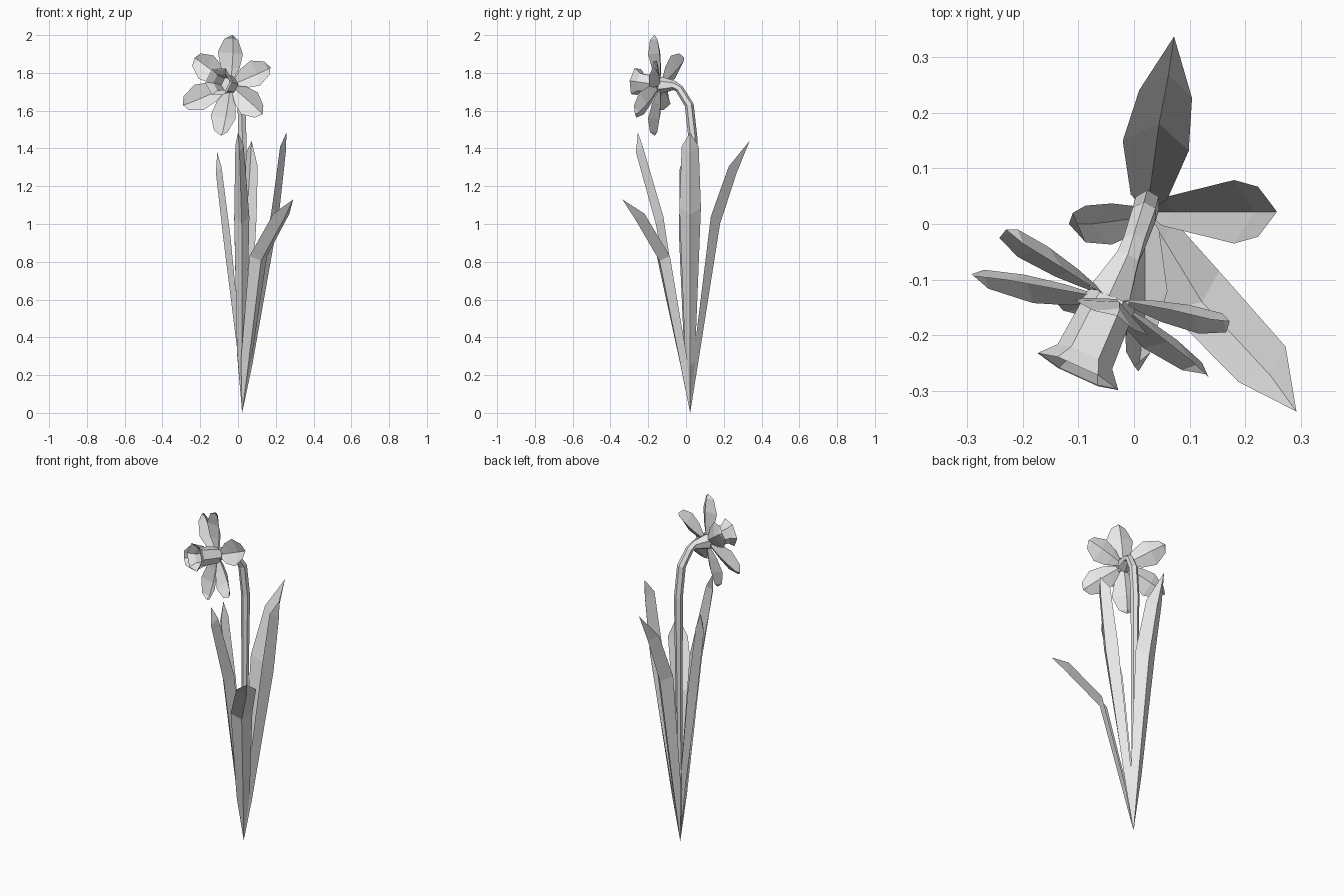
import bpy, bmesh, math
from mathutils import Vector as V

if "Cube" in bpy.data.objects:
    bpy.data.objects.remove(bpy.data.objects["Cube"])

grey = bpy.data.materials.new("pale_grey")
grey.use_nodes = True
grey.diffuse_color = (0.8, 0.8, 0.8, 1)
grey.node_tree.nodes["Principled BSDF"].inputs["Base Color"].default_value = (0.8, 0.8, 0.8, 1)


def make(name, rows, closed=False, cap=False):
    """Skin a list of point rows; a row with one point becomes a tip."""
    bm = bmesh.new()
    rows = [[bm.verts.new(p) for p in row] for row in rows]
    for a, b in zip(rows, rows[1:]):
        n = max(len(a), len(b))
        for i in range(n if closed else n - 1):
            j = (i + 1) % n
            quad = [a[i % len(a)], a[j % len(a)], b[j % len(b)], b[i % len(b)]]
            bm.faces.new(list(dict.fromkeys(quad)))
    if cap:
        bm.faces.new(rows[-1])
    bmesh.ops.recalc_face_normals(bm, faces=bm.faces)
    mesh = bpy.data.meshes.new(name)
    bm.to_mesh(mesh)
    bm.free()
    mesh.materials.append(grey)
    obj = bpy.data.objects.new(name, mesh)
    bpy.context.collection.objects.link(obj)


def ring(centre, axis, radius, sides=6, turn=0.0):
    """Polygon of points around a centre, square to the axis."""
    axis = V(axis).normalized()
    u = axis.cross(V((1, 0, 0))).normalized()
    v = axis.cross(u)
    angles = [turn + math.tau * i / sides for i in range(sides)]
    return [V(centre) + (u * math.cos(a) + v * math.sin(a)) * radius for a in angles]


BASE = V((0.022, 0.022, 0))


def leaf(name, out, rows, tip):
    """Folded blade: keel points with half width and fold depth."""
    out = V((out[0], out[1], 0)).normalized()
    side = V((-out.y, out.x, 0))
    strip = [[BASE]]
    for x, y, z, half, fold in rows:
        keel = V((x, y, z))
        rim = keel - out * fold + V((0, 0, fold))
        strip.append([rim - side * half, keel, rim + side * half])
    make(name, strip + [[V(tip)]])


leaf("front_left_leaf", (0.6, -0.8),
     [(0.055, -0.03, 0.26, 0.035, 0.02), (0.122, -0.14, 0.805, 0.058, 0.025),
      (0.245, -0.272, 1.03, 0.053, 0.025)], (0.292, -0.337, 1.13))
leaf("back_leaf", (0.15, 1),
     [(0.03, 0.07, 0.3, 0.033, 0.022), (0.045, 0.18, 1.0, 0.06, 0.04),
      (0.062, 0.268, 1.27, 0.048, 0.035)], (0.072, 0.337, 1.44))
leaf("left_leaf", (1, 0),
     [(0.075, 0.022, 0.25, 0.025, 0.025), (0.217, 0.022, 1.05, 0.057, 0.037),
      (0.253, 0.022, 1.38, 0.045, 0.03)], (0.257, 0.022, 1.485))
leaf("right_leaf", (-1, 0),
     [(0, 0.01, 0.3, 0.02, 0.02), (-0.075, 0, 0.9, 0.037, 0.035),
      (-0.117, 0, 1.27, 0.033, 0.03)], (-0.11, 0.02, 1.38))
leaf("front_leaf", (0, -1),
     [(0.02, -0.03, 0.3, 0.025, 0.02), (0.02, -0.16, 1.0, 0.04, 0.04),
      (0.008, -0.265, 1.38, 0.022, 0.035)], (0, -0.255, 1.485))

# Stem, bending forward at the top and widening into the flower
stem = [((0.022, 0.022, 0.02), 0.004), ((0.022, 0.029, 0.5), 0.016),
        ((0.024, 0.037, 1.45), 0.024), ((0.018, 0.017, 1.63), 0.024),
        ((0.0, -0.035, 1.715), 0.022), ((-0.011, -0.06, 1.733), 0.024),
        ((-0.045, -0.13, 1.735), 0.045)]
points = [V(p) for p, r in stem]
rings = []
for i, (p, r) in enumerate(stem):
    along = points[min(i + 1, len(points) - 1)] - points[max(i - 1, 0)]
    rings.append(ring(p, along, r))
make("stem", rings, closed=True)

# Six broad folded petals around the flower axis
AXIS = V((-0.42, -0.9, 0.13)).normalized()
HEART = V((-0.04, -0.135, 1.735))
tips = [(-0.03, -0.165, 2.0), (0.172, -0.175, 1.83), (0.13, -0.27, 1.58),
        (-0.09, -0.165, 1.467), (-0.292, -0.09, 1.63), (-0.23, -0.01, 1.88)]
for n, tip in enumerate(tips):
    reach = V(tip) - HEART
    side = reach.cross(AXIS).normalized()
    normal = side.cross(reach).normalized()
    strip = [[HEART]]
    for t, half, fold in ((0.35, 0.055, 0.012), (0.64, 0.074, 0.016), (0.92, 0.04, 0.012)):
        keel = HEART + reach * t
        strip.append([keel - side * half + normal * fold, keel - normal * fold,
                      keel + side * half + normal * fold])
    make(f"petal_{n + 1}", strip + [[V(tip)]])

# Hollow flared trumpet: outer wall, thin rim, inner wall and floor
profile = [(0, 0.046), (0.115, 0.054), (0.145, 0.08), (0.143, 0.075), (0.113, 0.048), (0.03, 0.04)]
make("trumpet", [ring(HEART + AXIS * d, AXIS, r, turn=math.pi / 6) for d, r in profile],
     closed=True, cap=True)
